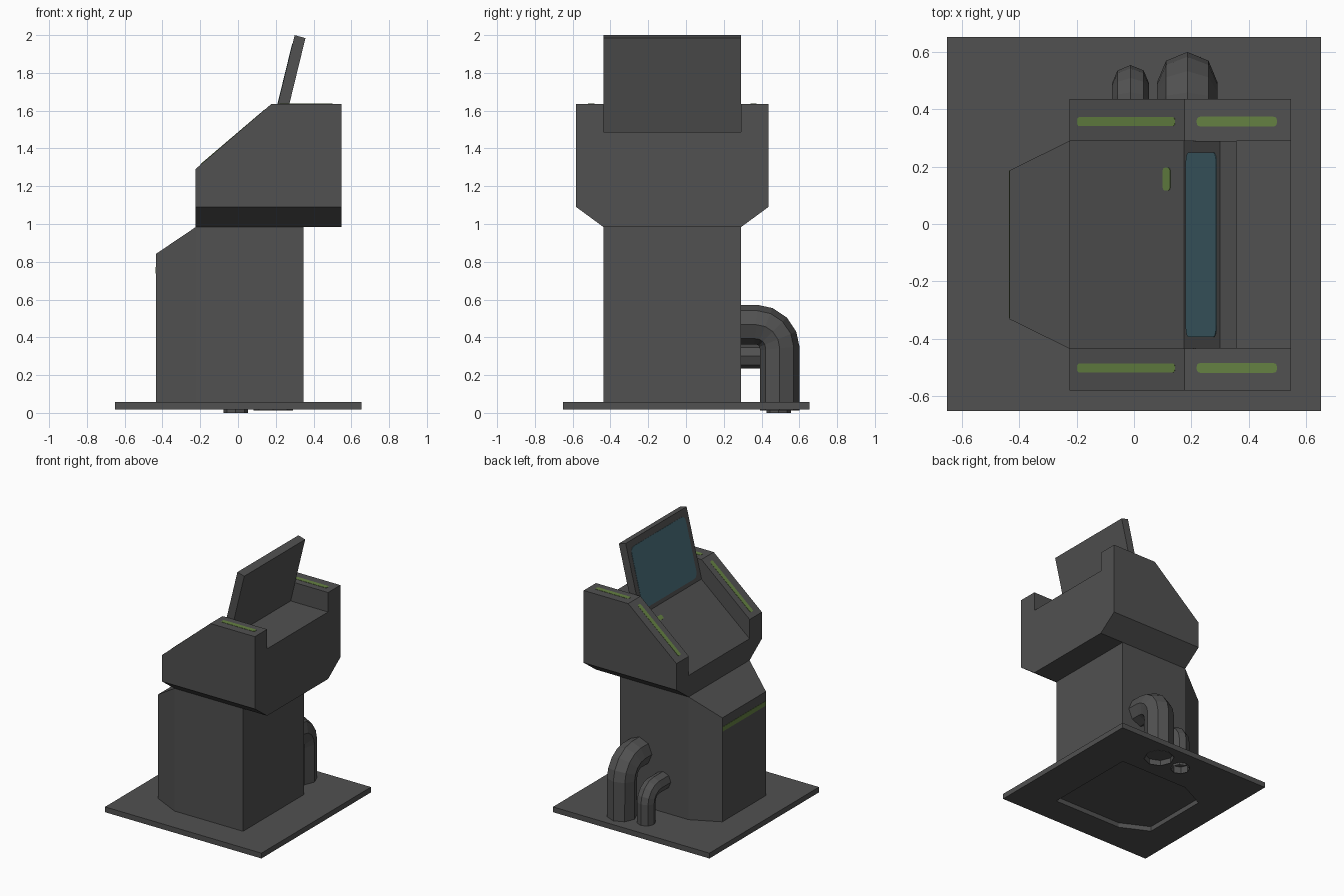
import bpy, bmesh, math
from mathutils import Vector, Matrix

if "Cube" in bpy.data.objects:
    bpy.data.objects.remove(bpy.data.objects["Cube"])


def material(name, rgb):
    m = bpy.data.materials.new(name)
    m.diffuse_color = (*rgb, 1)
    m.use_nodes = True
    m.node_tree.nodes["Principled BSDF"].inputs["Base Color"].default_value = m.diffuse_color
    return m


GREY = material("dark grey metal", (0.082, 0.082, 0.082))
GREEN = material("olive green light", (0.13, 0.22, 0.055))
TEAL = material("teal screen glass", (0.065, 0.15, 0.185))


def finish(name, bm, mat):
    bmesh.ops.recalc_face_normals(bm, faces=bm.faces)
    me = bpy.data.meshes.new(name)
    bm.to_mesh(me)
    bm.free()
    me.materials.append(mat)
    ob = bpy.data.objects.new(name, me)
    bpy.context.collection.objects.link(ob)
    return ob


def loft(ring_a, ring_b):
    """Closed solid between two matching rings of points."""
    bm = bmesh.new()
    a = [bm.verts.new(p) for p in ring_a]
    b = [bm.verts.new(p) for p in ring_b]
    bm.faces.new(a)
    bm.faces.new(b)
    for i in range(len(a)):
        j = (i + 1) % len(a)
        bm.faces.new((a[i], a[j], b[j], b[i]))
    return bm


def side_prism(profile, y0, y1):
    """Extrude an (x, z) profile along y."""
    return loft([(x, y0, z) for x, z in profile], [(x, y1, z) for x, z in profile])


def column(outline, z0, z1):
    """Extrude an (x, y) outline upwards."""
    return loft([(x, y, z0) for x, y in outline], [(x, y, z1) for x, y in outline])


def plate(name, centre, length, width, tilt, mat, radius=0.0):
    """Thin plate: length runs along x, then tilted up about the y axis."""
    bm = bmesh.new()
    bmesh.ops.create_cube(bm, size=1, matrix=Matrix.Diagonal((length, width, 0.004, 1)))
    if radius:
        corners = [e for e in bm.edges if abs(e.verts[0].co.z - e.verts[1].co.z) > 0.003]
        bmesh.ops.bevel(bm, geom=corners, offset=radius, segments=3, profile=0.5, affect='EDGES')
    bm.transform(Matrix.Translation(centre) @ Matrix.Rotation(-tilt, 4, 'Y'))
    return finish(name, bm, mat)


MID = -0.0725                 # centre line of the cabinet in y
HALF_IN, HALF_OUT = 0.363, 0.509
SLOPE = math.atan2(0.345, 0.405)
LARGE = (0.186, 0.496, 0.105)   # pipe x, y, radius
SMALL = (-0.012, 0.49, 0.065)

# Base plate, recessed from below under the pedestal and the pipes
bm = bmesh.new()
bmesh.ops.create_cube(bm, size=1, matrix=Matrix.Translation((0, 0, 0.038)) @ Matrix.Diagonal((1.305, 1.305, 0.04, 1)))
base = finish("base_plate", bm, GREY)

foot = [(0.347, MID - HALF_IN), (0.347, MID + HALF_IN), (-0.225, MID + HALF_IN),
        (-0.434, MID + 0.26), (-0.434, MID - 0.26), (-0.225, MID - HALF_IN)]


def octagon(x, y, r):
    return [(x + r * math.cos(i * math.pi / 4), y + r * math.sin(i * math.pi / 4)) for i in range(8)]


recesses = [("pedestal_recess", foot), ("large_pipe_recess", octagon(*LARGE)), ("small_pipe_recess", octagon(*SMALL))]
for name, outline in recesses:
    cutter = finish(name, column(outline, -0.1, 0.054), GREY)
    cutter.hide_render = True
    cutter.hide_viewport = True
    mod = base.modifiers.new(name, 'BOOLEAN')
    mod.operation = 'DIFFERENCE'
    mod.solver = 'EXACT'
    mod.object = cutter

# Pedestal: six-sided column with a sloped front top
bm = column(foot, 0.056, 0.983)
bmesh.ops.bisect_plane(bm, geom=bm.verts[:] + bm.edges[:] + bm.faces[:], dist=0.001,
                       plane_co=(-0.225, 0, 0.983), plane_no=Vector((-0.141, 0, 0.209)).normalized(),
                       clear_outer=True)
bmesh.ops.holes_fill(bm, edges=[e for e in bm.edges if e.is_boundary])
finish("pedestal", bm, GREY)

# Head core: lower sloped control desk between the side walls
finish("control_desk", side_prism(
    [(-0.225, 0.983), (0.548, 0.983), (0.548, 1.488), (0.178, 1.488), (-0.225, 1.145)],
    MID - HALF_IN, MID + HALF_IN), GREY)

# Side walls with tapered underside, and their green light strips
upper = [(0.548, 1.635), (0.176, 1.635), (-0.226, 1.29)]
inner = [(-0.226, 0.983), (0.548, 0.983)] + upper
outer = [(-0.226, 1.09), (0.548, 1.09)] + upper
for side, s in (("near", -1), ("far", 1)):
    finish(side + "_side_wall", loft([(x, MID + s * HALF_IN, z) for x, z in inner],
                                     [(x, MID + s * HALF_OUT, z) for x, z in outer]), GREY)
    y = MID + s * 0.43
    plate(side + "_slope_light", (-0.027, y, 1.29 + 0.199 * 0.858), 0.45, 0.032, SLOPE, GREEN, 0.012)
    plate(side + "_top_light", (0.359, y, 1.635), 0.28, 0.034, 0, GREEN, 0.012)

# Small indicator on the desk and strip on the pedestal front
plate("desk_indicator", (0.114, 0.157, 1.145 + 0.339 * 0.852), 0.033, 0.08, SLOPE, GREEN, 0.01)
plate("pedestal_light", (-0.434, MID + 0.0025, 0.755), 0.035, 0.515, math.pi / 2, GREEN)

# Tilted screen panel and glass
finish("screen_panel", side_prism([(0.175, 1.488), (0.30, 2.0), (0.357, 1.984), (0.236, 1.488)],
                                  MID - HALF_IN, MID + HALF_IN), GREY)
plate("screen_glass", (0.2352, MID, 1.735), 0.45, 0.645, math.atan2(0.512, 0.125), TEAL, 0.04)


# Bent eight-sided pipes at the back, open at the foot
def pipe(name, place, z, bend, bottom):
    x, y, radius = place
    pts = [(x, 0.26, z)]
    for i in range(5):
        a = math.pi / 2 * i / 4
        pts.append((x, y - bend + bend * math.sin(a), z - bend + bend * math.cos(a)))
    pts.append((x, y, bottom))
    cu = bpy.data.curves.new(name, 'CURVE')
    cu.dimensions = '3D'
    cu.bevel_depth = radius
    cu.bevel_resolution = 2
    sp = cu.splines.new('POLY')
    sp.points.add(len(pts) - 1)
    for p, co in zip(sp.points, pts):
        p.co = (*co, 1)
    sp.use_smooth = False
    cu.materials.append(GREY)
    bpy.context.collection.objects.link(bpy.data.objects.new(name, cu))


pipe("large_pipe", LARGE, 0.467, 0.125, 0.012)
pipe("small_pipe", SMALL, 0.30, 0.09, 0.0)
